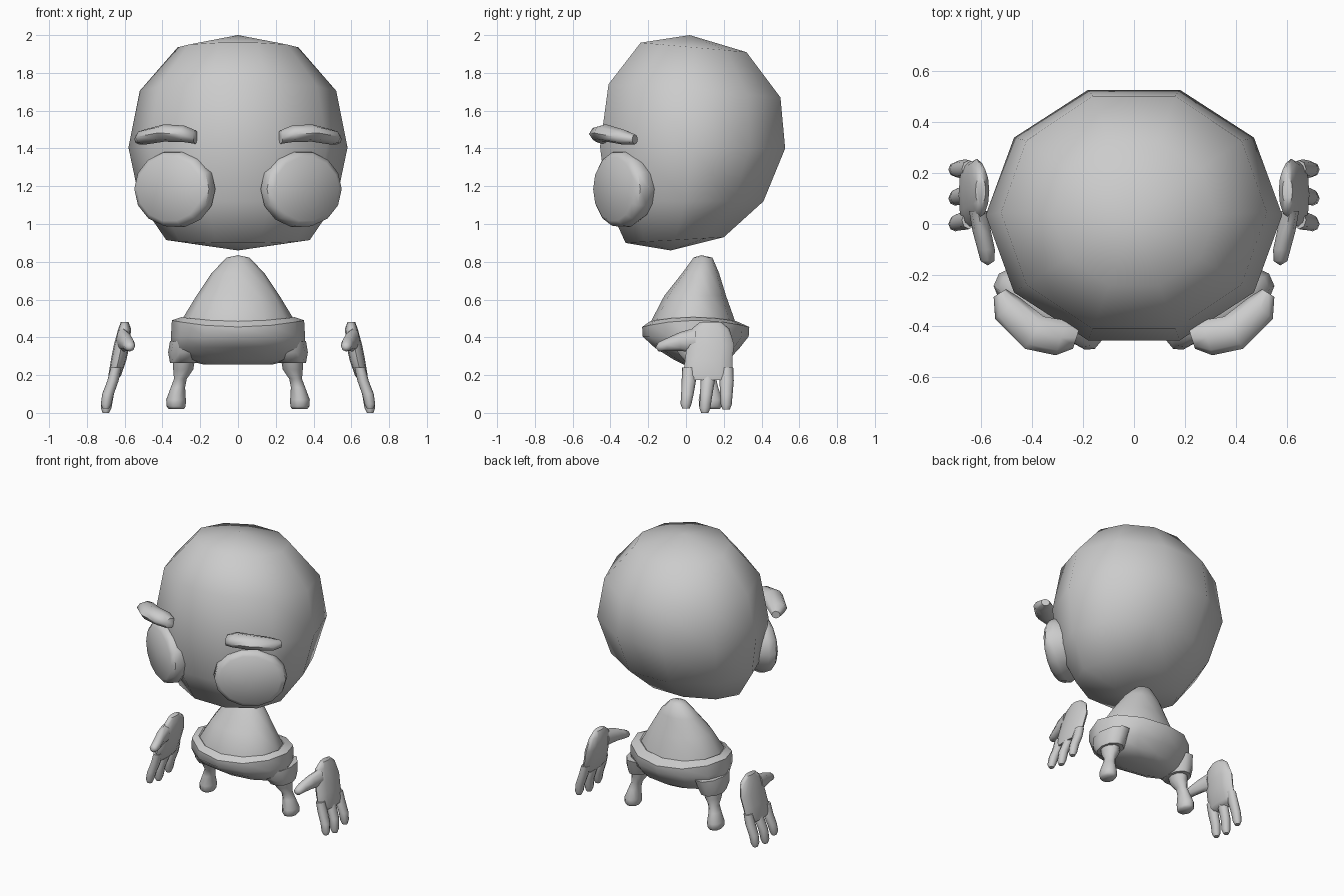
import bpy, bmesh, math
from mathutils import Vector as V

grey = bpy.data.materials.new("light_grey")
grey.diffuse_color = (0.6, 0.6, 0.6, 1)


def ring(c, u, v, n):
    """Elliptical cross-section with centre c and half axes u, v."""
    c, u, v = V(c), V(u), V(v)
    return [c + u * math.cos(2 * math.pi * k / n) + v * math.sin(2 * math.pi * k / n)
            for k in range(n)]


def loft(name, rings, start=None, end=None, mirror=False, angle=60):
    """Skin rings; each end closes on a pole point if given, else with a flat cap."""
    bm = bmesh.new()
    loops = [[bm.verts.new(p) for p in r] for r in rings]
    n = len(loops[0])
    for a, b in zip(loops, loops[1:]):
        for k in range(n):
            j = (k + 1) % n
            bm.faces.new((a[k], a[j], b[j], b[k]))
    for loop, pole in ((loops[0], start), (loops[-1], end)):
        if pole is None:
            bm.faces.new(loop)
        else:
            p = bm.verts.new(pole)
            for k in range(n):
                bm.faces.new((loop[k], loop[(k + 1) % n], p))
    bmesh.ops.recalc_face_normals(bm, faces=bm.faces)
    me = bpy.data.meshes.new(name)
    bm.to_mesh(me)
    bm.free()
    me.materials.append(grey)
    ob = bpy.data.objects.new(name, me)
    bpy.context.collection.objects.link(ob)
    bpy.ops.object.select_all(action='DESELECT')
    ob.select_set(True)
    bpy.context.view_layer.objects.active = ob
    bpy.ops.object.shade_smooth_by_angle(angle=math.radians(angle))
    if mirror:
        ob.modifiers.new("Mirror", 'MIRROR')
    return ob


def level(z, rx, y0, y1, n=12, lift=0.0):
    """Horizontal ring from front y0 to back y1, raised at the sides by lift."""
    pts = ring((0, (y0 + y1) / 2, z), (rx, 0, 0), (0, (y1 - y0) / 2, 0), n)
    for p in pts:
        p.z += lift * (p.x / rx) ** 2
    return pts


# Head: ten-sided ball with slightly tilted rings (half width, front y/z, back y/z)
head = []
for rx, yf, zf, yb, zb in ((0.32, -0.24, 1.96, 0.32, 1.91),
                           (0.52, -0.41, 1.74, 0.50, 1.67),
                           (0.58, -0.455, 1.41, 0.525, 1.40),
                           (0.52, -0.42, 1.12, 0.41, 1.12),
                           (0.38, -0.32, 0.90, 0.20, 0.93)):
    s = 0.5 / math.cos(math.radians(18))
    head.append(ring((0, (yf + yb) / 2, (zf + zb) / 2), (rx, 0, 0),
                     (0, (yb - yf) * s, (zb - zf) * s), 10))
loft("head", head, (0, 0.02, 2.0), (0, -0.08, 0.86), angle=80)

# Eyes: flattened oval pads turned outward
nrm, tan = V((0.53, -0.85, 0)), V((0.85, 0.53, 0))
mid = V((0.345, -0.355, 1.185))
eye = [ring(mid + nrm * d, tan * 0.24 * r, (0, 0, 0.205 * r), 14)
       for d, r in ((-0.13, 0.75), (-0.04, 1.0), (0.012, 0.97), (0.035, 0.84))]
loft("eye", eye, end=mid + nrm * 0.045, mirror=True, angle=45)

# Eyebrows: bent, tapered bars (centre, outward direction, half depth, half height)
brow = []
for c, d, r, h in (((0.225, -0.445, 1.460), (0.3, -0.95, 0), 0.045, 0.036),
                   ((0.285, -0.445, 1.477), (0.3, -0.95, 0), 0.072, 0.044),
                   ((0.390, -0.425, 1.482), (0.5, -0.85, 0), 0.074, 0.046),
                   ((0.495, -0.330, 1.460), (0.75, -0.65, 0), 0.064, 0.040),
                   ((0.525, -0.270, 1.448), (0.8, -0.5, 0), 0.030, 0.026)):
    brow.append(ring(c, V(d) * r, (0, 0, h), 8))
loft("eyebrow", brow, mirror=True)

# Torso: rounded cone
torso = [level(0.822, 0.06, 0.04, 0.14), level(0.74, 0.14, -0.02, 0.175),
         level(0.62, 0.22, -0.115, 0.212), level(0.485, 0.29, -0.185, 0.26, lift=0.02),
         level(0.42, 0.30, -0.19, 0.27)]
loft("torso", torso, (0, 0.08, 0.835), angle=70)

# Shorts: bowl with a rolled waistband
shorts = [level(0.46, 0.26, -0.17, 0.24, lift=0.02),
          level(0.485, 0.30, -0.19, 0.268, lift=0.022),
          level(0.455, 0.35, -0.232, 0.335, lift=0.035),
          level(0.405, 0.355, -0.23, 0.332),
          level(0.345, 0.355, -0.165, 0.285),
          level(0.285, 0.29, -0.07, 0.23),
          level(0.255, 0.18, -0.01, 0.18)]
loft("shorts", shorts, end=(0, 0.085, 0.262), angle=50)


def column(data, n):
    """Stack of horizontal ovals: centre x, y, z and half sizes in x and y."""
    return [ring((x, y, z), (rx, 0, 0), (0, ry, 0), n) for x, y, z, rx, ry in data]


# Short cuffs
loft("cuff", column([(0.27, 0.09, 0.38, 0.09, 0.16), (0.28, 0.09, 0.32, 0.09, 0.14),
                     (0.285, 0.10, 0.265, 0.075, 0.105)], 10), mirror=True)

# Legs with rounded feet
loft("leg", column([(0.285, 0.10, 0.30, 0.06, 0.08), (0.29, 0.105, 0.23, 0.053, 0.065),
                    (0.305, 0.12, 0.18, 0.034, 0.042), (0.318, 0.125, 0.135, 0.038, 0.048),
                    (0.328, 0.13, 0.07, 0.052, 0.066), (0.328, 0.13, 0.035, 0.051, 0.064),
                    (0.326, 0.13, 0.02, 0.04, 0.05)], 10), mirror=True)

# Palm
loft("palm", column([(0.60, 0.13, 0.482, 0.020, 0.055), (0.60, 0.13, 0.445, 0.034, 0.10),
                     (0.615, 0.13, 0.36, 0.042, 0.125), (0.632, 0.12, 0.28, 0.041, 0.125),
                     (0.652, 0.115, 0.20, 0.034, 0.13), (0.66, 0.115, 0.175, 0.024, 0.115)],
                    12), mirror=True)

# Three fingers hanging down
for i, (y0, y1, tip) in enumerate(((0.015, 0.0, 0.022), (0.115, 0.10, 0.0),
                                   (0.215, 0.213, 0.018))):
    loft("finger_%d" % (i + 1),
         column([(0.645, y0, 0.24, 0.028, 0.035), (0.662, y0, 0.17, 0.030, 0.038),
                 (0.688, (y0 + y1) / 2, 0.10, 0.031, 0.033),
                 (0.698, y1, tip + 0.025, 0.028, 0.029),
                 (0.70, y1, tip, 0.017, 0.019)], 8), mirror=True)

# Thumb pointing forward
thumb = [ring(c, (rx, 0, 0), (0, 0, rz), 8)
         for c, rx, rz in (((0.61, 0.05, 0.385), 0.035, 0.065),
                           ((0.595, -0.03, 0.378), 0.036, 0.050),
                           ((0.578, -0.10, 0.362), 0.034, 0.034),
                           ((0.573, -0.145, 0.350), 0.027, 0.025))]
loft("thumb", thumb, end=(0.572, -0.162, 0.347), mirror=True)
